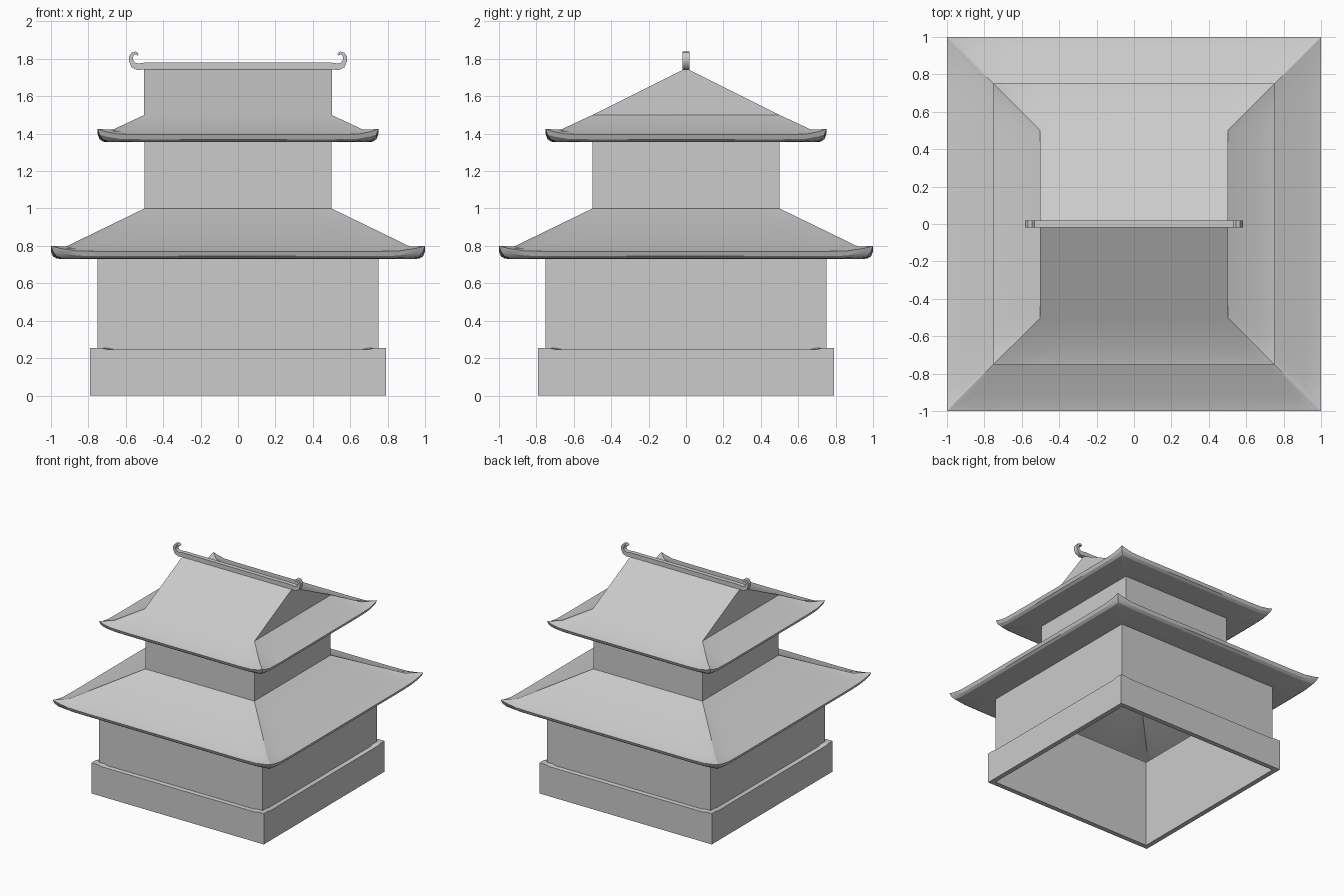
import bpy, bmesh, math
from mathutils import Vector, Matrix

cube = bpy.data.objects.get("Cube")
if cube:
    bpy.data.objects.remove(cube, do_unlink=True)

grey = bpy.data.materials.new("stone_grey")
grey.use_nodes = True
tone = (0.6, 0.6, 0.6, 1)
grey.diffuse_color = tone
grey.node_tree.nodes["Principled BSDF"].inputs["Base Color"].default_value = tone


def finish(name, bm, angle=25):
    bmesh.ops.recalc_face_normals(bm, faces=bm.faces)
    mesh = bpy.data.meshes.new(name)
    bm.to_mesh(mesh)
    bm.free()
    mesh.materials.append(grey)
    obj = bpy.data.objects.new(name, mesh)
    bpy.context.collection.objects.link(obj)
    bpy.ops.object.select_all(action='DESELECT')
    obj.select_set(True)
    bpy.context.view_layer.objects.active = obj
    bpy.ops.object.shade_smooth_by_angle(angle=math.radians(angle))
    return obj


def square_loft(name, profile, steps, closed=False):
    """Loft square rings; profile is (half width, height, corner lift), steps is (position, lift share)."""
    bm = bmesh.new()
    rings = []
    for half, z, lift in profile:
        ring = []
        for side in range(4):
            turn = Matrix.Rotation(side * math.pi / 2, 3, 'Z')
            for t, share in steps:
                ring.append(bm.verts.new(turn @ Vector((t * half, -half, z + lift * share))))
        rings.append(ring)
    pairs = list(zip(rings, rings[1:]))
    if closed:
        pairs.append((rings[-1], rings[0]))
    for low, high in pairs:
        for i in range(len(low)):
            j = (i + 1) % len(low)
            bm.faces.new((low[i], low[j], high[j], high[i]))
    return finish(name, bm)


PLAIN = [(-1, 0)]
POSTS = [(-1, 1), (-0.93, 1), (-0.89, 0), (0.89, 0), (0.93, 1)]
EAVE = [(-1, 1), (-0.95, 0.55), (-0.86, 0.1), (-0.7, 0), (0, 0), (0.7, 0), (0.86, 0.1), (0.95, 0.55)]

# Hollow plinth with slightly raised corners
square_loft("plinth", [(0.79, 0, 0), (0.79, 0.247, 0.008), (0.75, 0.247, 0.008), (0.75, 0, 0)], POSTS, True)


# Two storeys, each a wall with a swept hip roof
def storey(label, wall, base, eave, top_half, top):
    low = top - (eave - top_half) / 2 - 0.02
    square_loft(label + "_walls", [(wall, base, 0), (wall, low, 0)], PLAIN)
    square_loft(label + "_roof", [
        (wall, low, 0),
        (eave - 0.06, low, 0),
        (eave - 0.03, low + 0.002, 0.012),
        (eave - 0.01, low + 0.015, 0.025),
        (eave, low + 0.04, 0.03),
        (eave - 0.08, low + 0.06, 0.006),
        (top_half, top, 0)], EAVE)


storey("lower", 0.75, 0.245, 1.0, 0.5, 1.0)
storey("upper", 0.5, 1.0, 0.75, 0.5, 1.5)

# Gable roof on top of the upper hip roof
bm = bmesh.new()
ends = [[bm.verts.new((x, y, z)) for y, z in ((-0.5, 1.5), (0, 1.75), (0.5, 1.5))] for x in (-0.503, 0.503)]
for end in ends:
    bm.faces.new(end)
for i in range(2):
    bm.faces.new((ends[0][i], ends[1][i], ends[1][i + 1], ends[0][i + 1]))
finish("gable_roof", bm)

# Ridge beam with hooked ends: (x, z, thickness) along one half
half_path = [(0.5, 1.762, 0.036), (0.535, 1.757, 0.036), (0.558, 1.767, 0.032), (0.571, 1.788, 0.024),
             (0.572, 1.812, 0.020), (0.562, 1.827, 0.018), (0.547, 1.831, 0.016), (0.534, 1.822, 0.012)]
path = [(-x, z, w) for x, z, w in reversed(half_path)] + half_path
bm = bmesh.new()
loops = []
for i, (x, z, w) in enumerate(path):
    a, b = path[max(i - 1, 0)], path[min(i + 1, len(path) - 1)]
    along = Vector((b[0] - a[0], 0, b[1] - a[1])).normalized()
    side = Vector((-along.z, 0, along.x)) * w / 2
    centre = Vector((x, 0, z))
    loops.append([bm.verts.new(centre + side * s + Vector((0, y, 0)))
                  for s, y in ((-1, -0.018), (1, -0.018), (1, 0.018), (-1, 0.018))])
for a, b in zip(loops, loops[1:]):
    for i in range(4):
        j = (i + 1) % 4
        bm.faces.new((a[i], a[j], b[j], b[i]))
bm.faces.new(loops[0])
bm.faces.new(loops[-1])
finish("ridge_beam", bm, 40)
